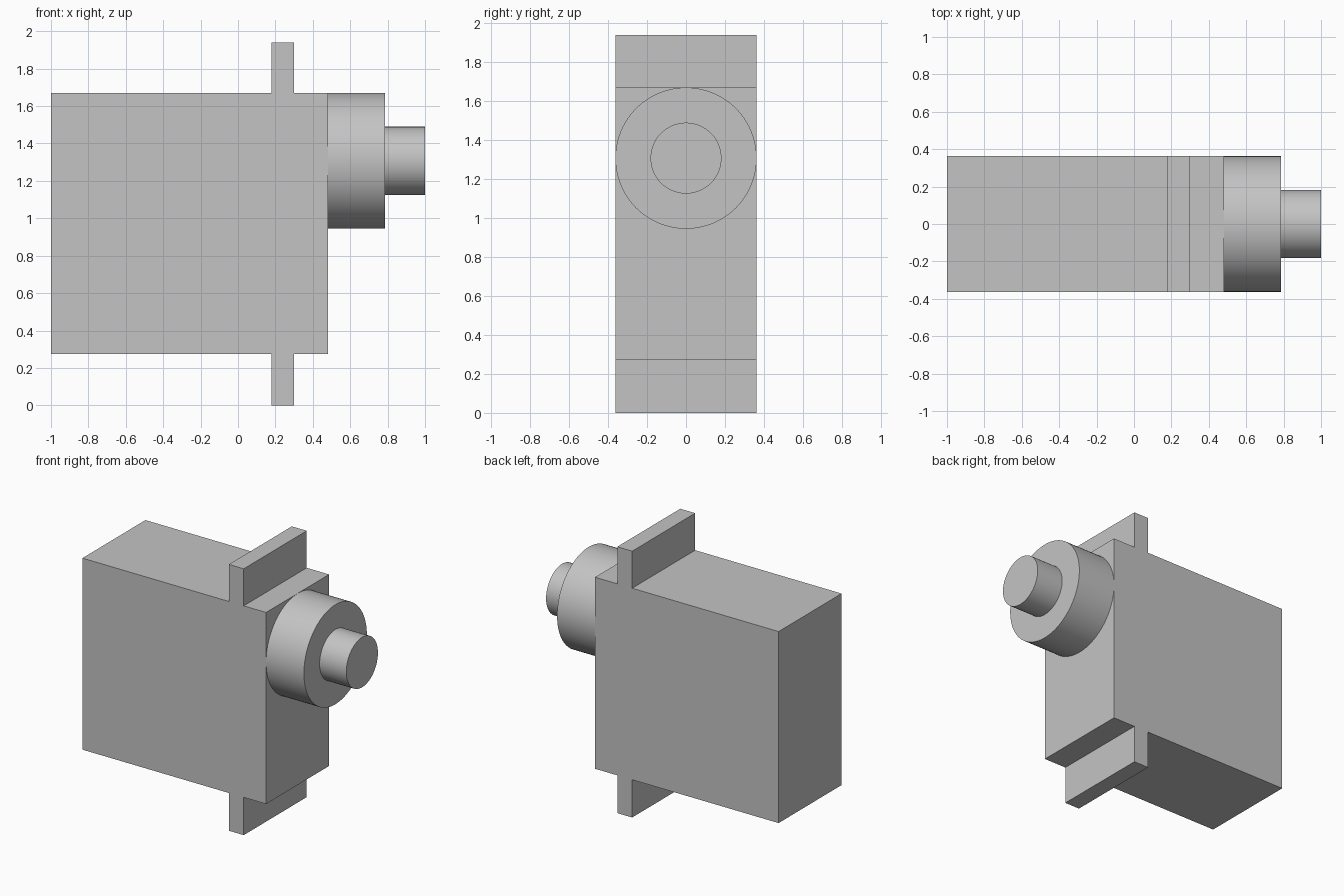
import bpy
import math

cube = bpy.data.objects.get("Cube")
if cube:
    bpy.data.objects.remove(cube, do_unlink=True)

grey = bpy.data.materials.new("plain grey")
grey.use_nodes = True
colour = (0.55, 0.55, 0.55, 1)
grey.diffuse_color = colour
grey.node_tree.nodes["Principled BSDF"].inputs["Base Color"].default_value = colour

HALF_DEPTH = 0.3625
BOTTOM, TOP, HEIGHT = 0.275, 1.67, 1.94
AXIS_Z = TOP - HALF_DEPTH


def finish(name):
    obj = bpy.context.object
    obj.name = name
    obj.data.materials.append(grey)
    return obj


def box(name, x0, x1, z0, z1):
    bpy.ops.mesh.primitive_cube_add(size=1, location=((x0 + x1) / 2, 0, (z0 + z1) / 2))
    bpy.context.object.scale = (x1 - x0, 2 * HALF_DEPTH, z1 - z0)
    bpy.ops.object.transform_apply(location=False, rotation=False, scale=True)
    finish(name)


def cylinder(name, x0, x1, radius):
    bpy.ops.mesh.primitive_cylinder_add(
        vertices=96, radius=radius, depth=x1 - x0,
        location=((x0 + x1) / 2, 0, AXIS_Z), rotation=(0, math.pi / 2, 0))
    finish(name)
    bpy.ops.object.shade_smooth_by_angle(angle=math.radians(30))


# Motor housing with a mounting tab above and below
box("housing", -1, 0.48, BOTTOM, TOP)
box("upper_mounting_tab", 0.18, 0.30, TOP, HEIGHT)
box("lower_mounting_tab", 0.18, 0.30, 0, BOTTOM)

# Round gear collar and output shaft
cylinder("gear_collar", 0.48, 0.785, HALF_DEPTH)
cylinder("output_shaft", 0.785, 1, 0.182)
